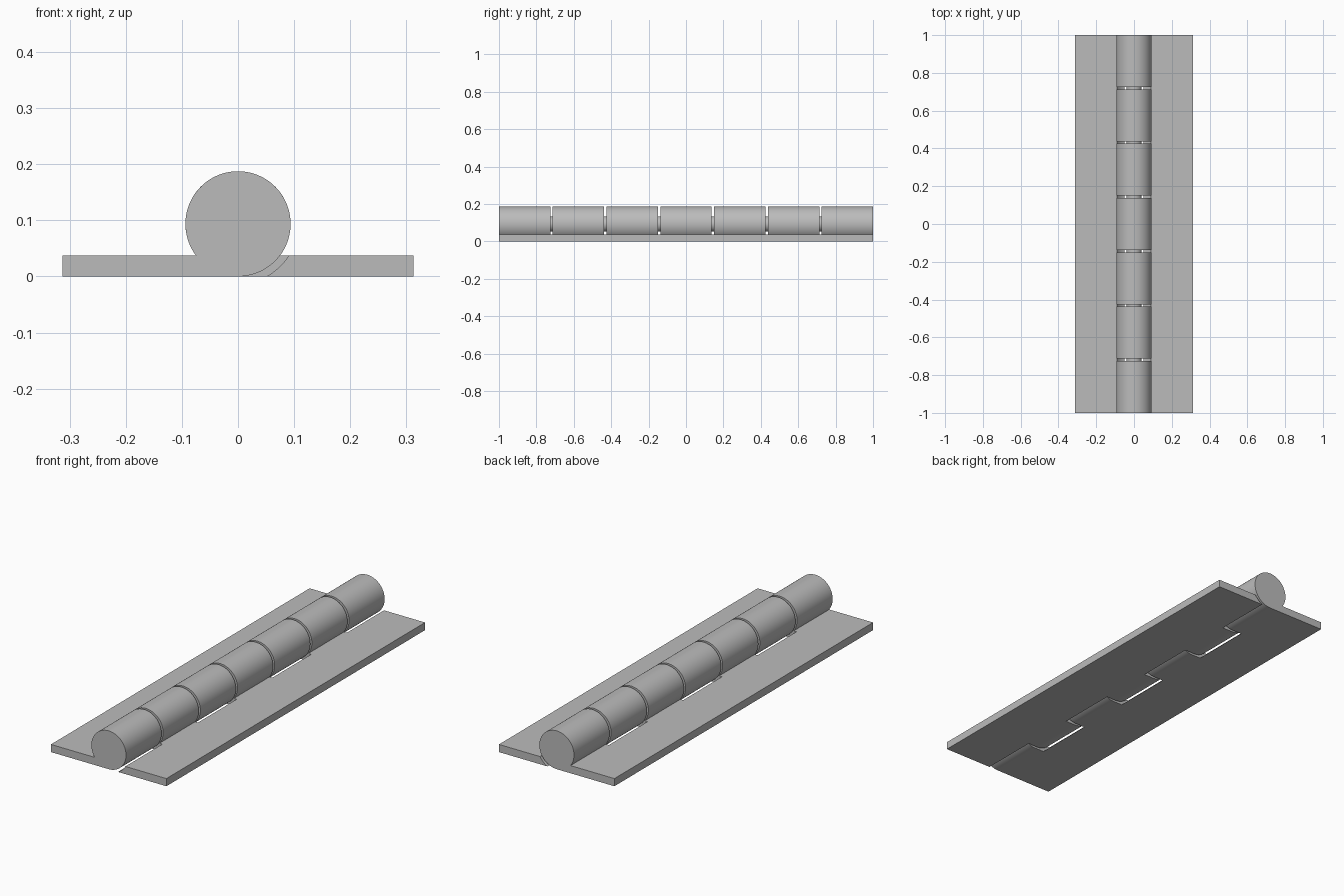
import bpy, bmesh, math
from mathutils import Matrix

cube = bpy.data.objects.get("Cube")
if cube:
    bpy.data.objects.remove(cube, do_unlink=True)

R = 0.09375          # barrel radius, also its axis height
CLEAR = 0.1065       # clearance radius around the barrel
THICK = 0.0375       # leaf thickness
EDGE = 0.3125        # outer edge of each leaf
KNUCKLE, GAP = 0.275, 0.0125
PITCH = KNUCKLE + GAP

steel = bpy.data.materials.new("grey steel")
steel.use_nodes = True
color = (0.5, 0.5, 0.5, 1)
steel.diffuse_color = color
steel.node_tree.nodes["Principled BSDF"].inputs["Base Color"].default_value = color


def make_object(name, bm):
    bmesh.ops.recalc_face_normals(bm, faces=bm.faces)
    mesh = bpy.data.meshes.new(name)
    bm.to_mesh(mesh)
    bm.free()
    mesh.materials.append(steel)
    obj = bpy.data.objects.new(name, mesh)
    bpy.context.collection.objects.link(obj)
    return obj


def add_rod(bm, radius, y0, y1):
    """Cylinder along y on the hinge axis."""
    place = Matrix.Translation((0, (y0 + y1) / 2, R)) @ Matrix.Rotation(math.pi / 2, 4, 'X')
    bmesh.ops.create_cone(bm, cap_ends=True, segments=96, radius1=radius,
                          radius2=radius, depth=y1 - y0, matrix=place)


def smooth(obj):
    bpy.ops.object.select_all(action='DESELECT')
    obj.select_set(True)
    bpy.context.view_layer.objects.active = obj
    bpy.ops.object.shade_smooth_by_angle(angle=math.radians(30))


def make_leaf(name, side, other_knuckles):
    # Plate tangent to the underside of the rolled barrel, extruded along y
    start = -math.pi / 2
    end = math.pi + math.asin((R - THICK) / R)
    steps = 84
    profile = [(EDGE, THICK), (EDGE, 0)]
    for i in range(steps + 1):
        a = start + (end - start) * i / steps
        profile.append((-R * math.cos(a), R + R * math.sin(a)))
    bm = bmesh.new()
    face = bm.faces.new([bm.verts.new((side * (x if i < 2 else -x) if i < 2 else side * x, -1, z))
                         for i, (x, z) in enumerate(profile)])
    new = bmesh.ops.extrude_face_region(bm, geom=[face])["geom"]
    bmesh.ops.translate(bm, vec=(0, 2, 0),
                        verts=[v for v in new if isinstance(v, bmesh.types.BMVert)])
    leaf = make_object(name, bm)

    # Clear room for the knuckles of the opposite leaf
    bm = bmesh.new()
    for k in other_knuckles:
        y = (k - 3) * PITCH
        half = KNUCKLE / 2 + GAP
        add_rod(bm, CLEAR, y - half, y + half)
    cutter = make_object(name + "_cutter", bm)
    cutter.hide_render = True
    mod = leaf.modifiers.new("knuckle gaps", 'BOOLEAN')
    mod.operation = 'DIFFERENCE'
    mod.solver = 'EXACT'
    mod.object = cutter
    bpy.context.view_layer.objects.active = leaf
    bpy.ops.object.modifier_apply(modifier=mod.name)
    bpy.data.objects.remove(cutter, do_unlink=True)
    smooth(leaf)


make_leaf("right_leaf", -1, range(1, 7, 2))
make_leaf("left_leaf", 1, range(0, 7, 2))

# Pin running through all knuckles
bm = bmesh.new()
add_rod(bm, 0.041, -0.95, 0.95)
smooth(make_object("hinge_pin", bm))
